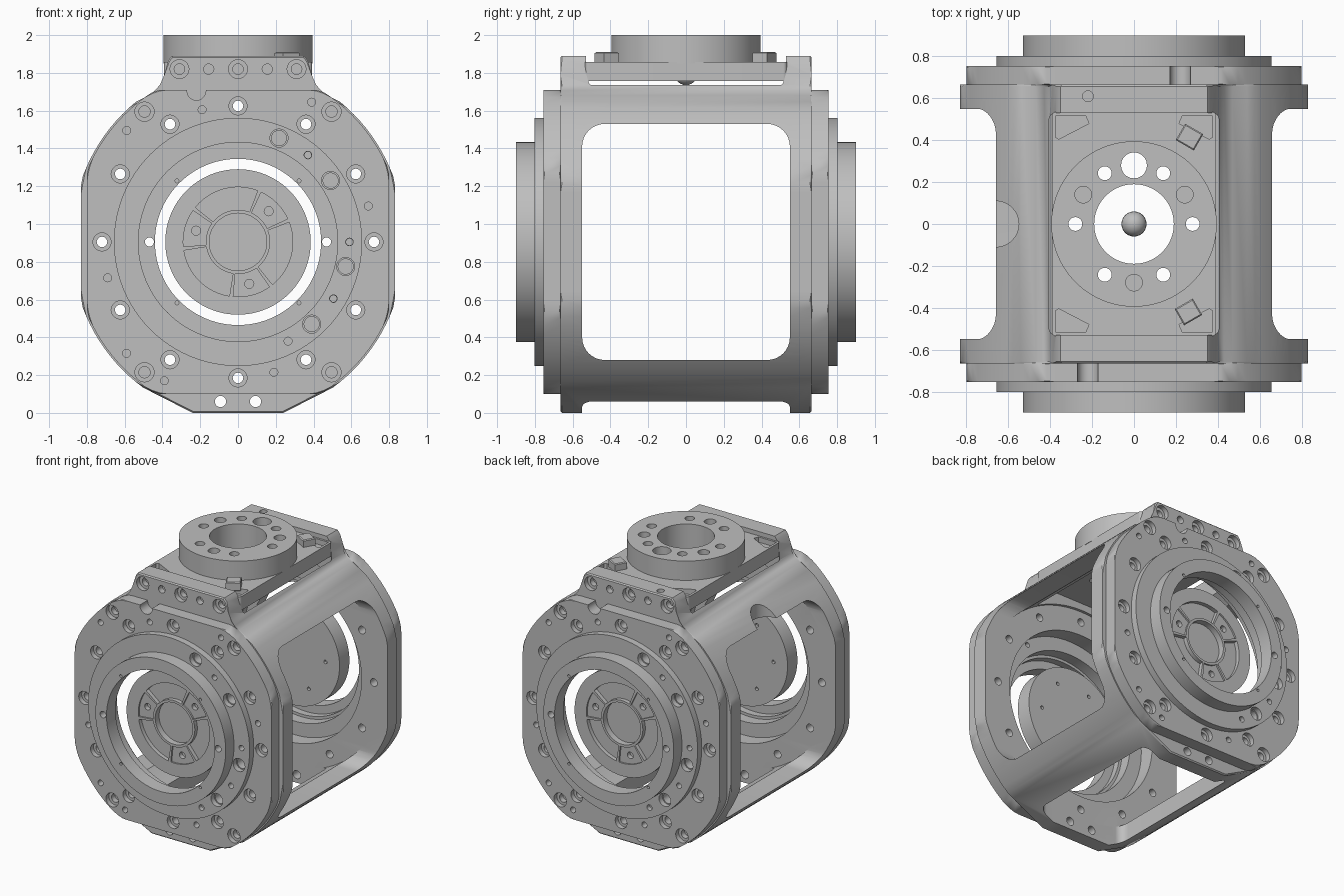
import bpy, bmesh, math
from math import sin, cos, pi, radians

if "Cube" in bpy.data.objects:
    bpy.data.objects.remove(bpy.data.objects["Cube"])

CZ = 0.905  # height of the main bore axis

grey = bpy.data.materials.new("machined grey")
grey.use_nodes = True
COLOUR = (0.52, 0.52, 0.52, 1)
grey.diffuse_color = COLOUR
grey.node_tree.nodes["Principled BSDF"].inputs["Base Color"].default_value = COLOUR


# ---- helpers: profiles -------------------------------------------------
def circle(r, u=0, v=0, n=None):
    n = n or (96 if r > 0.15 else 20)
    return [(u + r * cos(2 * pi * i / n), v + r * sin(2 * pi * i / n)) for i in range(n)]


def rounded(u0, u1, v0, v1, r, n=8):
    pts = []
    for k, (cu, cv) in enumerate([(u1 - r, v1 - r), (u0 + r, v1 - r), (u0 + r, v0 + r), (u1 - r, v0 + r)]):
        for i in range(n + 1):
            a = pi / 2 * (k + i / n)
            pts.append((cu + r * cos(a), cv + r * sin(a)))
    return pts


def plate_arc(r, half_u, half_v, a0, a1, n):
    # slightly tall rounded outline with flat sides, top and bottom
    pts = []
    for i in range(n + 1):
        a = radians(a0 + (a1 - a0) * i / n)
        k = r + 0.05 * sin(a) ** 2
        pts.append((max(-half_u, min(half_u, k * cos(a))), CZ + max(-half_v, min(half_v, k * sin(a)))))
    return pts


def sector(r0, r1, mid, half, n=12):
    angles = [radians(mid - half + 2 * half * i / n) for i in range(n + 1)]
    return ([(r1 * cos(a), CZ + r1 * sin(a)) for a in angles]
            + [(r0 * cos(a), CZ + r0 * sin(a)) for a in reversed(angles)])


def polar(r, angles):
    return [(r * cos(radians(a)), r * sin(radians(a))) for a in angles]


# ---- helpers: solids ---------------------------------------------------
PLACE = {"X": lambda u, v, t: (t, u, v), "Y": lambda u, v, t: (u, t, v), "Z": lambda u, v, t: (u, v, t)}


def add_prism(bm, profile, lo, hi, axis, bevel=0):
    put = PLACE[axis]
    a = [bm.verts.new(put(u, v, lo)) for u, v in profile]
    b = [bm.verts.new(put(u, v, hi)) for u, v in profile]
    caps = [bm.faces.new(a), bm.faces.new(list(reversed(b)))]
    n = len(a)
    for i in range(n):
        bm.faces.new([a[i], b[i], b[(i + 1) % n], a[(i + 1) % n]])
    if bevel:
        edges = list({e for f in caps for e in f.edges})
        bmesh.ops.bevel(bm, geom=edges, offset=bevel, segments=1, affect="EDGES")


def build(name, *prisms):
    bm = bmesh.new()
    for p in prisms:
        add_prism(bm, *p)
    bmesh.ops.recalc_face_normals(bm, faces=bm.faces[:])
    mesh = bpy.data.meshes.new(name)
    bm.to_mesh(mesh)
    bm.free()
    mesh.materials.append(grey)
    obj = bpy.data.objects.new(name, mesh)
    bpy.context.collection.objects.link(obj)
    return obj


def cut(obj, *passes):
    for prisms in passes:
        cutter = build("cutter", *prisms)
        cutter.hide_render = True
        mod = obj.modifiers.new("cut", "BOOLEAN")
        mod.operation, mod.solver, mod.object = "DIFFERENCE", "EXACT", cutter
        dg = bpy.context.evaluated_depsgraph_get()
        mesh = bpy.data.meshes.new_from_object(obj.evaluated_get(dg))
        obj.modifiers.clear()
        obj.data = mesh
        bpy.data.objects.remove(cutter)


def finish(obj):
    bpy.ops.object.select_all(action="DESELECT")
    obj.select_set(True)
    bpy.context.view_layer.objects.active = obj
    bpy.ops.object.shade_smooth_by_angle(angle=radians(28))


def opposite(obj):
    # same part on the back, turned half round about z
    twin = obj.copy()
    twin.name = obj.name.replace("front", "back")
    twin.rotation_euler.z = pi
    bpy.context.collection.objects.link(twin)


def bores(points, r, lo, hi):
    return [(circle(r, x, CZ + z), lo, hi, "Y") for x, z in points]


# ---- hole patterns, relative to the bore axis --------------------------
ring_bolts = polar(0.72, range(0, 360, 30))
corner_bolts = [(sx * 0.495, sz * 0.69) for sx in (-1, 1) for sz in (-1, 1)]
flange_ports = [(0.217, 0.55), (0.49, 0.325), (0.57, -0.13), (0.39, -0.435)]
flange_pins = [(0.37, 0.46), (0.59, 0), (0.505, -0.3)]
cover_pins = [(-0.19, 0.7), (-0.59, 0.59), (0.39, 0.74), (0.69, 0.19), (-0.69, -0.19),
              (-0.59, -0.59), (-0.39, -0.735), (0.19, -0.69), (0.265, -0.525)]
lug_bolts = [(-0.31, 0.915), (0, 0.915), (0.31, 0.915)]
lug_pins = [(-0.155, 0.915), (0.155, 0.915)]
foot_holes = [(-0.093, -0.845), (0.093, -0.845)]

# ---- housing: two end plates joined by four corner beams ---------------
right = [(0.24, 0)] + plate_arc(0.885, 0.83, 2, -57, 54, 36)
right += [(0.47, 1.682), (0.43, 1.705), (0.405, 1.735), (0.39, 1.79), (0.37, 1.865), (0.35, 1.89)]
outline = right + [(-x, z) for x, z in reversed(right)]
housing = build("housing", (outline, -0.665, 0.665, "Y", 0.008))
cut(housing,
    [(circle(0.8, 0, CZ), -0.55, 0.55, "Y")],
    [(rounded(-0.55, 0.55, 0.28, 1.53, 0.12), -1, 1, "X")],
    [(rounded(-0.36, 0.36, -0.55, 0.55, 0.06), -0.2, 0.6, "Z")],
    [(rounded(-0.405, 0.405, -0.53, 0.53, 0.03), 1.2, 2.1, "Z")],
    [(circle(0.62, 0, CZ), -1, 1, "Y")],
    [(circle(0.11, -0.66, 0, 32), 1.2, 2, "Z")],
    bores(ring_bolts, 0.028, -1, 1) + bores(foot_holes, 0.03, -1, 1),
    bores(lug_bolts, 0.05, -1, -0.63) + bores(lug_bolts, 0.05, 0.63, 1)
    + bores(lug_pins, 0.027, -1, -0.62) + bores(lug_pins, 0.027, 0.62, 1),
    bores(lug_bolts, 0.028, -1, -0.59) + bores(lug_bolts, 0.028, 0.59, 1)
    + [(circle(0.026, -0.22, 0.61), 1.85, 2, "Z")])
finish(housing)

# ---- end covers --------------------------------------------------------
cover = build("front_cover", (plate_arc(0.876, 0.8, 0.805, 0, 357, 119), -0.755, -0.663, "Y", 0.006))
cut(cover,
    [(circle(0.52, 0, CZ), -1, 1, "Y")],
    [(circle(0.05, -0.22, CZ + 0.8), -1, -0.6, "Y")],
    bores(ring_bolts, 0.028, -1, -0.5),
    bores(ring_bolts, 0.048, -1, -0.72) + bores(corner_bolts, 0.051, -1, -0.72)
    + bores(cover_pins, 0.021, -1, -0.7) + bores(flange_pins, 0.018, -1, -0.5)
    + bores(flange_ports, 0.04, -1, -0.7),
    bores(corner_bolts, 0.03, -1, -0.68))

# ---- stepped bearing flange and outer ring -----------------------------
flange = build("front_flange", (circle(0.657, 0, CZ), -0.803, -0.745, "Y", 0.006))
cut(flange,
    [(circle(0.5, 0, CZ), -1, 1, "Y")],
    bores(flange_ports, 0.048, -1, -0.765) + bores(flange_pins, 0.02, -1, -0.5)
    + bores(cover_pins[-1:], 0.021, -1, -0.77),
    bores(flange_ports, 0.04, -1, -0.7))

ring = build("front_ring", (circle(0.53, 0, CZ), -0.9, -0.795, "Y", 0.008))
cut(ring, [(circle(0.44, 0, CZ), -1, 1, "Y")],
    bores([(-0.469, 0), (0.469, 0)], 0.024, -1, -0.5)
    + bores([(s * 0.323, t * 0.323) for s in (-1, 1) for t in (-1, 1)], 0.01, -1, -0.88))

# ---- central hub discs -------------------------------------------------
hub = build("front_hub", (circle(0.385, 0, CZ), -0.745, -0.63, "Y", 0.006))
cut(hub,
    [(circle(0.152, 0, CZ), -1, -0.7, "Y")]
    + [(sector(0.17, 0.29, a, 36), -1, -0.715, "Y") for a in (105, 225, 345)]
    + [(sector(0.17, 0.29, a, 20), -1, -0.733, "Y") for a in (45, 165, 285)],
    bores(polar(0.23, (45, 165, 285)), 0.024, -1, -0.7)
    + bores(polar(0.27, range(0, 360, 60)), 0.013, -0.65, -0.4))

for part in (cover, flange, ring, hub):
    finish(part)
    opposite(part)

# ---- top mounting plate ------------------------------------------------
through = [(circle(0.033, *p), 1.6, 2.1, "Z") for p in polar(0.28, range(0, 360, 60))]
through += [(circle(0.062, 0, 0.28), 1.6, 2.1, "Z"), (circle(0.19), 1.6, 2.1, "Z")]

plate = build("top_plate", (rounded(-0.392, 0.392, -0.535, 0.535, 0.02), 1.757, 1.858, "Z"))
pockets = []
for sx in (-1, 1):
    for sy in (-1, 1):
        tri = [(0.375, 0.515), (0.23, 0.515), (0.215, 0.48), (0.36, 0.405), (0.375, 0.415)]
        pockets.append(([(sx * x, sy * y) for x, y in tri], 1.82, 2.1, "Z"))
cut(plate, through, pockets)
finish(plate)

# ---- round turret with bolt circle -------------------------------------
turret = build("turret", (circle(0.395), 1.85, 2.0, "Z", 0.008))
cut(turret, through + [(circle(0.04, *p), 1.94, 2.1, "Z") for p in polar(0.28, (30, 150, 270))])
finish(turret)

# ---- small clamps on the plate and centre ball -------------------------
for label, cx, cy, ang in (("back", 0.265, 0.415, -30), ("front", 0.26, -0.42, 30)):
    a = radians(ang)
    box = [(cx + u * cos(a) - v * sin(a), cy + u * sin(a) + v * cos(a))
           for u, v in ((-0.05, -0.045), (0.05, -0.045), (0.05, 0.045), (-0.05, 0.045))]
    finish(build("clamp_" + label, (box, 1.845, 1.91, "Z", 0.006)))

bpy.ops.mesh.primitive_uv_sphere_add(segments=24, ring_count=12, radius=0.06, location=(0, 0, 1.795))
ball = bpy.context.object
ball.name = "centre_ball"
ball.data.materials.append(grey)
finish(ball)
